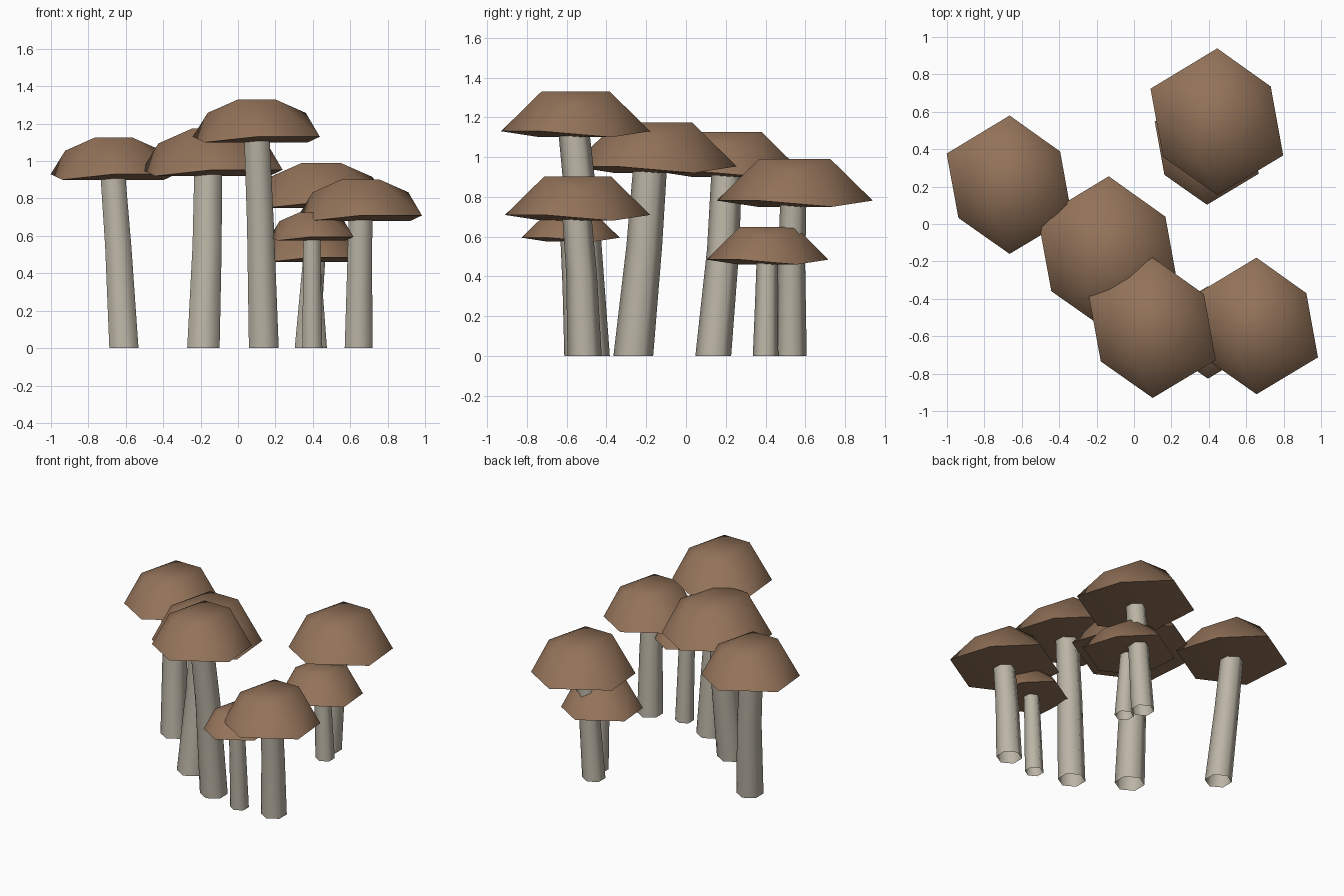
import bpy, bmesh
from math import sin, cos, radians

if "Cube" in bpy.data.objects:
    bpy.data.objects.remove(bpy.data.objects["Cube"])


def material(name, rgb):
    m = bpy.data.materials.new(name)
    m.diffuse_color = (*rgb, 1)
    m.use_nodes = True
    m.node_tree.nodes["Principled BSDF"].inputs["Base Color"].default_value = m.diffuse_color
    return m


CAP = material("cap_brown", (0.29, 0.17, 0.10))
STEM = material("stem_grey", (0.50, 0.46, 0.38))


def finish(bm, name, mat, angle):
    bmesh.ops.recalc_face_normals(bm, faces=bm.faces)
    me = bpy.data.meshes.new(name)
    bm.to_mesh(me)
    bm.free()
    me.materials.append(mat)
    ob = bpy.data.objects.new(name, me)
    bpy.context.collection.objects.link(ob)
    bpy.ops.object.select_all(action='DESELECT')
    ob.select_set(True)
    bpy.context.view_layer.objects.active = ob
    bpy.ops.object.shade_smooth_by_angle(angle=radians(angle))


# Cap: drooping six-sided rim, a crown ring turned half a step, closed underside
RIM = [(0, 1, .08), (-.91, .45, .08), (-.74, -.48, 0),
       (0, -1, .08), (.90, -.46, .08), (.73, .48, 0)]
CROWN = [(-.27, .46, .61), (-.70, 0, .42), (-.27, -.46, .61),
         (.27, -.46, .61), (.70, 0, .42), (.27, .46, .61)]


def make_cap(name, x, y, z, r):
    bm = bmesh.new()
    rim, crown = [[bm.verts.new((x + a * r, y + b * r, z + c * r)) for a, b, c in ring]
                  for ring in (RIM, CROWN)]
    under = bm.verts.new((x, y, z))
    for i in range(6):
        j = (i + 1) % 6
        bm.faces.new((rim[i], rim[j], crown[i]))
        bm.faces.new((crown[i], rim[j], crown[j]))
        bm.faces.new((rim[j], rim[i], under))
    # crown top: a flat strip with a sloping triangle on each side
    for idx in ((0, 2, 3, 5), (0, 1, 2), (3, 4, 5)):
        bm.faces.new([crown[i] for i in idx])
    finish(bm, name, CAP, 60)


# Stem: six-sided tapering tube through base, middle and top points, open below
def make_stem(name, path):
    bm = bmesh.new()
    rings = [[bm.verts.new((x + r * cos(radians(90 + 60 * k)),
                            y + r * sin(radians(90 + 60 * k)), z)) for k in range(6)]
             for x, y, z, r in path]
    for lo, hi in zip(rings, rings[1:]):
        for i in range(6):
            j = (i + 1) % 6
            bm.faces.new((lo[i], lo[j], hi[j], hi[i]))
    bm.faces.new(rings[-1])
    finish(bm, name, STEM, 61)


# cap centre x, y, z, radius; stem base x, y; middle x, y; top x, y; base radius
MUSHROOMS = [
    ((-.665, .21, .90, .37), (-.61, .137), (-.64, .187), (-.67, .205), .09),
    ((-.135, -.16, .92, .415), (-.185, -.265), (-.165, -.21), (-.16, -.18), .10),
    ((.10, -.555, 1.10, .375), (.138, -.475), (.12, -.515), (.10, -.565), .092),
    ((.655, -.545, .68, .365), (.645, -.51), (.65, -.525), (.655, -.55), .086),
    ((.395, -.58, .575, .247), (.397, -.55), (.396, -.565), (.395, -.58), .062),
    ((.445, .547, .75, .392), (.37, .53), (.405, .53), (.44, .54), .077),
    ((.39, .41, .46, .307), (.42, .40), (.405, .405), (.39, .41), .064),
]

for n, (cap, base, mid, top, r) in enumerate(MUSHROOMS, 1):
    make_cap(f"mushroom_cap_{n}", *cap)
    z = cap[2]
    make_stem(f"mushroom_stem_{n}", [(*base, 0, r), (*mid, z * .6, r * .9),
                                     (*top, z + .04, r * .85)])
